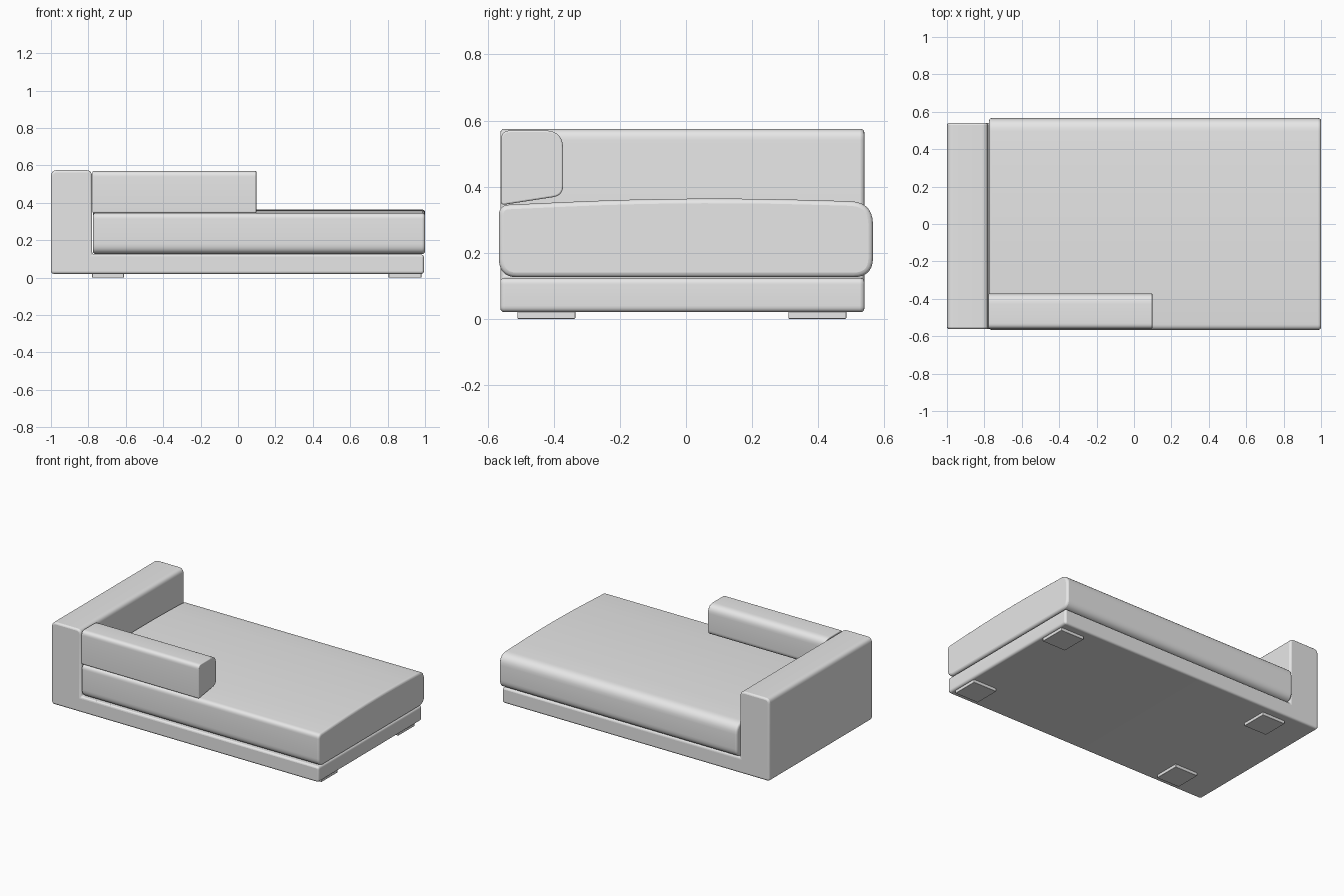
import bpy, bmesh, math
from mathutils import Vector

cube = bpy.data.objects.get("Cube")
if cube:
    bpy.data.objects.remove(cube, do_unlink=True)

fabric = bpy.data.materials.new("light grey fabric")
fabric.use_nodes = True
grey = (0.8, 0.8, 0.8, 1)
fabric.diffuse_color = grey
fabric.node_tree.nodes["Principled BSDF"].inputs["Base Color"].default_value = grey


def rounded(corners, steps=7):
    """Outline with each (a, b, radius) corner eased by a curve."""
    pts = []
    for i, (a, b, r) in enumerate(corners):
        p = Vector((a, b))
        if r == 0:
            pts.append(p)
            continue
        before = Vector(corners[i - 1][:2])
        after = Vector(corners[(i + 1) % len(corners)][:2])
        start = p + (before - p).normalized() * r
        end = p + (after - p).normalized() * r
        for k in range(steps + 1):
            t = k / steps
            pts.append(start * (1 - t) ** 2 + p * 2 * t * (1 - t) + end * t * t)
    return pts


def prism(name, corners, axis, low, high, edge):
    """Extrude a rounded outline along x or y and soften the end rims."""
    bm = bmesh.new()

    def place(p, d):
        return (d, p.x, p.y) if axis == "x" else (p.x, d, p.y)

    outline = rounded(corners)
    face = bm.faces.new([bm.verts.new(place(p, low)) for p in outline])
    moved = bmesh.ops.extrude_face_region(bm, geom=[face], use_keep_orig=True)
    verts = [g for g in moved["geom"] if isinstance(g, bmesh.types.BMVert)]
    shift = Vector((high - low, 0, 0)) if axis == "x" else Vector((0, high - low, 0))
    bmesh.ops.translate(bm, verts=verts, vec=shift)
    bmesh.ops.recalc_face_normals(bm, faces=bm.faces)
    mesh = bpy.data.meshes.new(name)
    bm.to_mesh(mesh)
    bm.free()
    mesh.materials.append(fabric)
    obj = bpy.data.objects.new(name, mesh)
    bpy.context.collection.objects.link(obj)
    bevel = obj.modifiers.new("soft rim", "BEVEL")
    bevel.width = edge
    bevel.segments = 3
    bevel.limit_method = "ANGLE"
    bevel.angle_limit = math.radians(50)
    bevel.use_clamp_overlap = False
    bpy.ops.object.select_all(action="DESELECT")
    obj.select_set(True)
    bpy.context.view_layer.objects.active = obj
    bpy.ops.object.shade_smooth_by_angle(angle=math.radians(40))
    return obj


# Low platform and upright back in one L-shaped outline
prism("frame", [(-1, 0.02, 0.02), (0.995, 0.02, 0.02), (0.995, 0.124, 0.02),
                (-0.78, 0.124, 0), (-0.78, 0.575, 0.035), (-1, 0.575, 0.035)],
      "y", -0.562, 0.54, 0.012)

# Thick seat cushion with a gently crowned top
prism("seat_cushion", [(-0.566, 0.126, 0.055), (0.566, 0.126, 0.06),
                       (0.566, 0.354, 0.07), (0, 0.37, 0.35),
                       (-0.566, 0.344, 0.03)],
      "x", -0.775, 1.0, 0.014)

# Short armrest along the front edge
prism("armrest", [(-0.56, 0.344, 0.012), (-0.372, 0.373, 0.03),
                  (-0.372, 0.57, 0.055), (-0.56, 0.57, 0.03)],
      "x", -0.778, 0.098, 0.005)

# Four flat feet
for side, x0, x1 in (("right", -0.78, -0.61), ("left", 0.805, 0.98)):
    for end, y0, y1 in (("front", -0.51, -0.335), ("back", 0.31, 0.485)):
        prism(f"{end}_{side}_foot",
              [(x0, 0, 0), (x1, 0, 0), (x1, 0.024, 0), (x0, 0.024, 0)],
              "y", y0, y1, 0.003)
